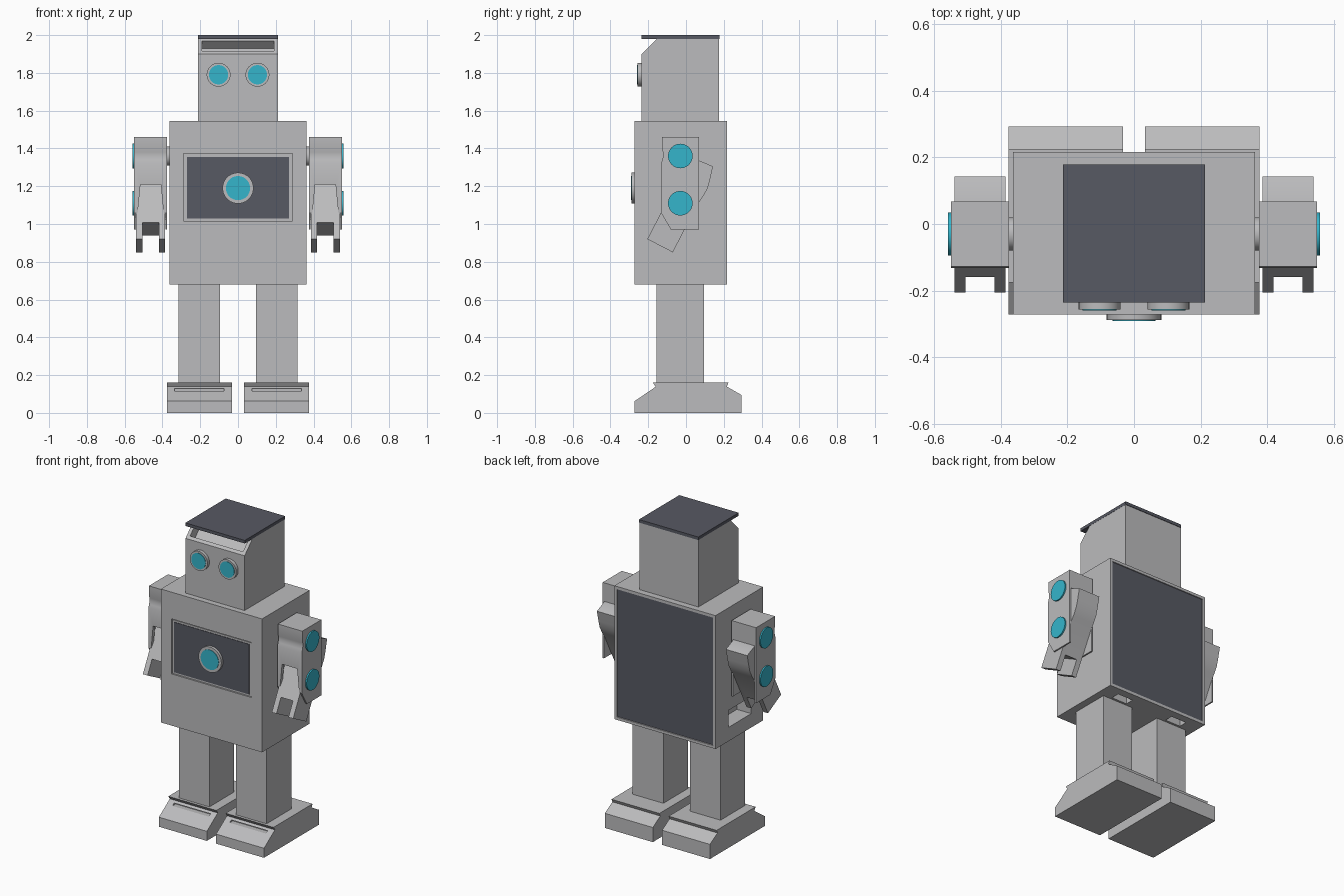
import bpy, bmesh, math
from mathutils import Matrix, Vector

if "Cube" in bpy.data.objects:
    bpy.data.objects.remove(bpy.data.objects["Cube"])


def material(name, color):
    m = bpy.data.materials.new(name)
    m.diffuse_color = (*color, 1)
    m.use_nodes = True
    m.node_tree.nodes["Principled BSDF"].inputs["Base Color"].default_value = m.diffuse_color
    return m


GREY = material("grey_metal", (0.50, 0.50, 0.51))
DARK = material("dark_slate", (0.095, 0.10, 0.125))
CYAN = material("cyan_glow", (0.036, 0.46, 0.60))


def finish(name, bm, mat):
    bmesh.ops.recalc_face_normals(bm, faces=bm.faces)
    me = bpy.data.meshes.new(name)
    bm.to_mesh(me)
    bm.free()
    me.materials.append(mat)
    ob = bpy.data.objects.new(name, me)
    bpy.context.collection.objects.link(ob)
    return ob


def prism(name, pts, a, b, mat=GREY, axis="x"):
    """Extrude a (y,z) profile along x, or an (x,z) profile along y."""
    def place(p, t):
        return (t, p[0], p[1]) if axis == "x" else (p[0], t, p[1])
    bm = bmesh.new()
    lo = [bm.verts.new(place(p, a)) for p in pts]
    hi = [bm.verts.new(place(p, b)) for p in pts]
    n = len(pts)
    bm.faces.new(lo)
    bm.faces.new(hi)
    for i in range(n):
        j = (i + 1) % n
        bm.faces.new((lo[i], lo[j], hi[j], hi[i]))
    return finish(name, bm, mat)


def box(name, x, y, z, mat=GREY):
    return prism(name, [(y[0], z[0]), (y[1], z[0]), (y[1], z[1]), (y[0], z[1])],
                 x[0], x[1], mat)


def disc(name, start, end, r, mat):
    """Cylinder between two points."""
    a, b = Vector(start), Vector(end)
    rot = (b - a).to_track_quat("Z", "Y").to_matrix().to_4x4()
    bm = bmesh.new()
    bmesh.ops.create_cone(bm, cap_ends=True, segments=40, radius1=r, radius2=r,
                          depth=(b - a).length,
                          matrix=Matrix.Translation((a + b) / 2) @ rot)
    ob = finish(name, bm, mat)
    smooth(ob)
    return ob


def smooth(ob):
    bpy.ops.object.select_all(action="DESELECT")
    ob.select_set(True)
    bpy.context.view_layer.objects.active = ob
    bpy.ops.object.shade_smooth_by_angle(angle=math.radians(30))


def cut(ob, cutter):
    mod = ob.modifiers.new("cut", "BOOLEAN")
    mod.operation = "DIFFERENCE"
    mod.solver = "EXACT"
    mod.object = cutter
    bpy.context.view_layer.objects.active = ob
    bpy.ops.object.modifier_apply(modifier=mod.name)
    bpy.data.objects.remove(cutter)


# Head with a recessed brow under the lid
head = prism("head", [(-0.235, 1.54), (0.175, 1.54), (0.175, 1.98),
                      (-0.155, 1.98), (-0.235, 1.9)], -0.212, 0.212)
cut(head, prism("brow_cutter", [(-0.24, 1.935), (-0.178, 1.873),
                                (-0.123, 1.928), (-0.185, 1.99)], -0.19, 0.19))
box("head_lid", (-0.213, 0.213), (-0.235, 0.178), (1.98, 2.0), DARK)

# Eyes
for s in (-1, 1):
    disc("eye_rim", (s * 0.103, -0.23, 1.79), (s * 0.103, -0.256, 1.79), 0.063, GREY)
    disc("eye_lens", (s * 0.103, -0.25, 1.79), (s * 0.103, -0.259, 1.79), 0.051, CYAN)

# Torso with front screen, back panel, side recess and underside slots
torso = box("torso", (-0.363, 0.363), (-0.272, 0.216), (0.68, 1.545))
cut(torso, box("screen_cutter", (-0.288, 0.288), (-0.4, -0.262), (1.015, 1.372)))
cut(torso, box("back_cutter", (-0.345, 0.345), (0.208, 0.4), (0.698, 1.527)))
cut(torso, box("side_cutter", (-0.5, -0.26), (-0.15, 0.085), (0.77, 0.88)))
for s in (-1, 1):
    cut(torso, box("slot_cutter", (s * 0.15, s * 0.26), (0.11, 0.165), (0.6, 0.76)))
box("screen_frame", (-0.283, 0.283), (-0.268, -0.26), (1.02, 1.367))
box("screen", (-0.27, 0.27), (-0.271, -0.264), (1.03, 1.355), DARK)
box("back_panel", (-0.343, 0.343), (0.206, 0.212), (0.70, 1.525), DARK)

# Chest button
disc("button_rim", (0, -0.26, 1.19), (0, -0.288, 1.19), 0.082, GREY)
disc("button", (0, -0.282, 1.19), (0, -0.291, 1.19), 0.064, CYAN)

SHELL = [(-0.132, 1.06), (-0.08, 0.97), (0.068, 0.97), (0.068, 1.46), (-0.127, 1.46),
         (-0.127, 1.40), (-0.122, 1.38), (-0.121, 1.36), (-0.125, 1.34), (-0.132, 1.32)]
LEVER = [(-0.205, 0.92), (-0.07, 0.85), (0.065, 1.11), (0.09, 1.145), (0.115, 1.19),
         (0.127, 1.235), (0.143, 1.305), (0.065, 1.338), (0.01, 1.335)]
FORK = [(-0.2725, 0.8985), (-0.05, 0.7835), (0.019, 0.917), (-0.2035, 1.032)]
FOOT = [(-0.272, 0), (0.293, 0), (0.293, 0.095), (0.215, 0.14), (-0.158, 0.14),
        (-0.272, 0.062)]

for s in (-1, 1):
    side = "right" if s > 0 else "left"
    c = s * 0.4625

    # Hollow arm shell, open at the back and below
    shell = prism(side + "_arm_shell", SHELL, c - 0.0875, c + 0.0875)
    cut(shell, box("cavity_cutter", (c - 0.078, c + 0.078), (-0.11, 0.3), (0.8, 1.34)))
    cut(shell, prism("opening_cutter", [(c - 0.08, 0.8), (c + 0.08, 0.8), (c + 0.076, 0.98),
                                        (c + 0.054, 1.21), (c - 0.054, 1.21),
                                        (c - 0.076, 0.98)], -0.3, 0, axis="y"))
    smooth(shell)

    # Tilted lever ending in a two-pronged claw
    lever = prism(side + "_claw_lever", LEVER, c - 0.0765, c + 0.0765)
    cut(lever, prism("fork_cutter", FORK, c - 0.043, c + 0.043))
    smooth(lever)

    # Joint caps on the outer side and the hidden shoulder pin
    for z in (1.36, 1.11):
        disc(side + "_joint_cap", (s * 0.545, -0.03, z), (s * 0.559, -0.03, z), 0.065, CYAN)
    disc(side + "_shoulder_pin", (s * 0.35, -0.03, 1.36), (s * 0.39, -0.03, 1.36), 0.05, GREY)

    # Leg
    box(side + "_leg", (s * 0.095, s * 0.315), (-0.157, 0.096), (0.14, 0.69))

    # Foot with sloped toe, slit and top plate
    foot = prism(side + "_foot", FOOT, s * 0.033, s * 0.377)
    cut(foot, box("slit_cutter", (s * 0.205 - 0.13, s * 0.205 + 0.13),
                  (-0.3, -0.16), (0.116, 0.128)))
    prism(side + "_foot_plate", [(-0.16, 0.138), (0.215, 0.138), (0.225, 0.16),
                                 (-0.175, 0.16)], s * 0.033, s * 0.377)
